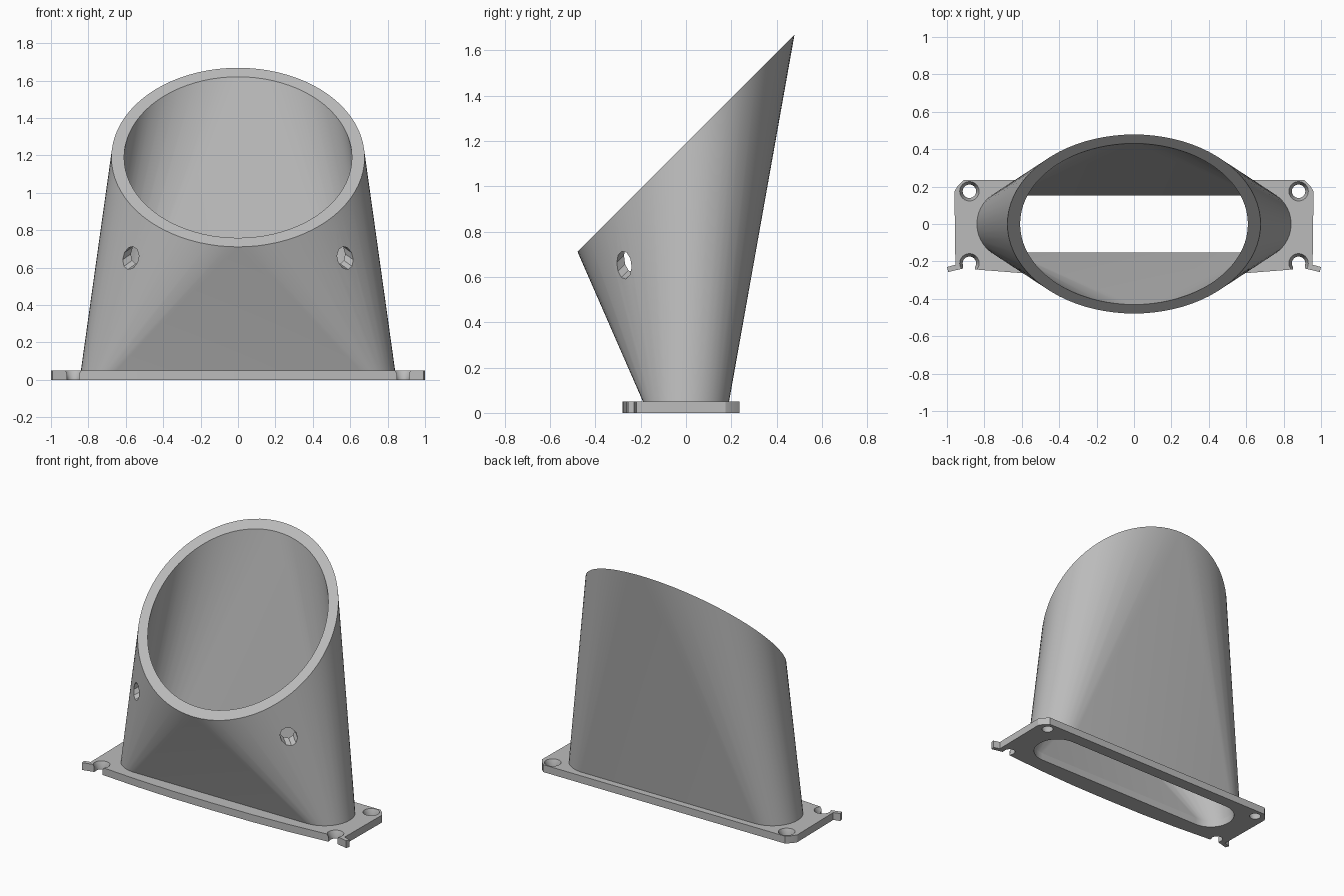
import bpy, bmesh
from math import sin, cos, pi, radians
from mathutils import Vector

cube = bpy.data.objects.get("Cube")
if cube:
    bpy.data.objects.remove(cube, do_unlink=True)

grey = bpy.data.materials.new("plain grey")
grey.use_nodes = True
grey.diffuse_color = (0.5, 0.5, 0.5, 1)
grey.node_tree.nodes["Principled BSDF"].inputs["Base Color"].default_value = (0.5, 0.5, 0.5, 1)

PLATE = 0.05                      # plate thickness
CENTRE = Vector((0, 0, 1.19))     # middle of the tilted mouth
UP = Vector((0, 1, 1)).normalized()
AXIS = Vector((0, -1, 1)).normalized()
SIDE = Vector((1, 0, 0))


def finish(bm, name):
    bmesh.ops.recalc_face_normals(bm, faces=bm.faces)
    mesh = bpy.data.meshes.new(name)
    bm.to_mesh(mesh)
    bm.free()
    mesh.materials.append(grey)
    obj = bpy.data.objects.new(name, mesh)
    bpy.context.collection.objects.link(obj)
    return obj


def ring(centre, u, v, r, n):
    return [centre + (u * cos(2 * pi * i / n) + v * sin(2 * pi * i / n)) * r for i in range(n)]


def stadium(r, z, half=0.65, n=20):
    pts = []
    for sign in (1, -1):
        for i in range(n + 1):
            a = -pi / 2 + pi * i / n
            pts.append(Vector((sign * (half + r * cos(a)), sign * r * sin(a), z)))
    return pts


def stack(name, rings):
    """Solid through rings of equal point count, capped at both ends."""
    bm = bmesh.new()
    vs = [[bm.verts.new(p) for p in pts] for pts in rings]
    n = len(rings[0])
    for a, b in zip(vs, vs[1:]):
        for i in range(n):
            j = (i + 1) % n
            bm.faces.new((a[i], a[j], b[j], b[i]))
    bm.faces.new(vs[0])
    bm.faces.new(vs[-1])
    return finish(bm, name)


def cut(obj, cutter):
    mod = obj.modifiers.new("cut", 'BOOLEAN')
    mod.operation = 'DIFFERENCE'
    mod.solver = 'EXACT'
    mod.object = cutter
    bpy.context.view_layer.objects.active = obj
    bpy.ops.object.modifier_apply(modifier=mod.name)
    bpy.data.objects.remove(cutter, do_unlink=True)


def hull_wall(bm, foot, mouth):
    """Open skin wrapped tightly around the foot and mouth outlines."""
    low = [bm.verts.new(p) for p in foot]
    high = [bm.verts.new(p) for p in mouth]
    bmesh.ops.convex_hull(bm, input=low + high)
    lows, highs = set(low), set(high)
    caps = [f for f in bm.faces if set(f.verts) <= lows or set(f.verts) <= highs]
    bmesh.ops.delete(bm, geom=caps, context='FACES_KEEP_BOUNDARY')
    return low, high


# Duct: outer and inner skins joined by flat rims
bm = bmesh.new()
outer = hull_wall(bm, stadium(0.19, PLATE), ring(CENTRE, SIDE, UP, 0.677, 80))
inner = hull_wall(bm, stadium(0.152, PLATE), ring(CENTRE, SIDE, UP, 0.609, 80))
for a, b in zip(outer, inner):
    for i in range(len(a)):
        j = (i + 1) % len(a)
        bm.faces.new((a[i], a[j], b[j], b[i]))
loose = [e for e in bm.edges if not e.link_faces]
bmesh.ops.delete(bm, geom=loose, context='EDGES')
duct = finish(bm, "duct")

# Radial fixing holes in the lower front of the duct
for s in (1, -1):
    out = (SIDE * s - UP).normalized()
    tangent = out.cross(AXIS)
    base = CENTRE - AXIS * 0.187
    cut(duct, stack("hole_cutter", [ring(base + out * d, tangent, AXIS, 0.052, 10) for d in (0.55, 1.0)]))

# Mounting plate: half outline from front middle round to back, mirrored
half = [(0.3, -0.277), (0.57, -0.265), (0.85, -0.243), (0.85, -0.215), (0.915, -0.215),
        (0.915, -0.238), (0.993, -0.257), (1.0, -0.23), (0.955, -0.218),
        (0.96, 0.175), (0.945, 0.2), (0.91, 0.235)]
outline = [(0, -0.28)] + half + [(-x, y) for x, y in reversed(half)]
plate = stack("mounting_plate", [[Vector((x, y, z)) for x, y in outline] for z in (0, PLATE)])
cut(plate, stack("opening_cutter", [stadium(0.152, -0.1), stadium(0.152, 0.1)]))

# Countersunk screw holes; the front pair breaks through the edge
FRONT = Vector((0, 1, 0))
for x in (0.88, -0.88):
    for y in (0.175, -0.21):
        levels = [(-0.02, 0.036), (0.012, 0.036), (PLATE, 0.052), (0.07, 0.052)]
        cut(plate, stack("screw_cutter", [ring(Vector((x, y, z)), SIDE, FRONT, r, 24) for z, r in levels]))

for obj in (duct, plate):
    bpy.ops.object.select_all(action='DESELECT')
    obj.select_set(True)
    bpy.context.view_layer.objects.active = obj
    bpy.ops.object.shade_smooth_by_angle(angle=radians(25))
